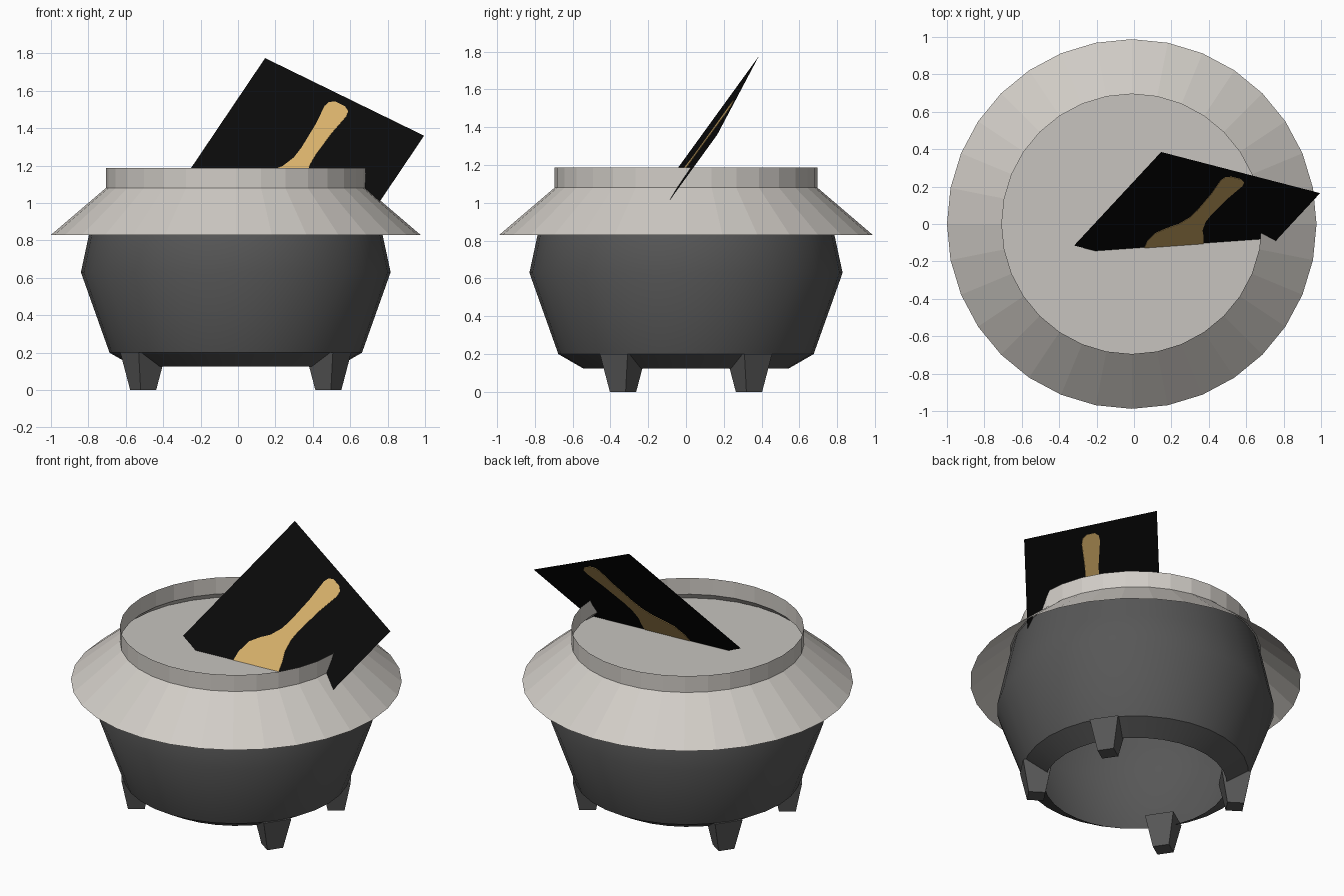
import bpy, bmesh, math
from mathutils import Vector

if "Cube" in bpy.data.objects:
    bpy.data.objects.remove(bpy.data.objects["Cube"])

OX = -0.012   # the pot sits slightly left because the card overhangs on the right
SEG = 32


def material(name, rgb):
    m = bpy.data.materials.new(name)
    m.diffuse_color = (*rgb, 1)
    m.use_nodes = True
    m.node_tree.nodes["Principled BSDF"].inputs["Base Color"].default_value = m.diffuse_color
    return m


IRON = material("dark iron", (0.095, 0.095, 0.095))
CREAM = material("pale rim", (0.64, 0.61, 0.57))
BROTH = material("pale contents", (0.57, 0.55, 0.52))
BLACK = material("black", (0.003, 0.003, 0.003))
WOOD = material("tan wood", (0.70, 0.45, 0.15))


def add_object(name, bm, mat, smooth=None):
    bmesh.ops.recalc_face_normals(bm, faces=bm.faces)
    me = bpy.data.meshes.new(name)
    bm.to_mesh(me)
    bm.free()
    me.materials.append(mat)
    ob = bpy.data.objects.new(name, me)
    bpy.context.collection.objects.link(ob)
    if smooth:
        bpy.ops.object.select_all(action='DESELECT')
        ob.select_set(True)
        bpy.context.view_layer.objects.active = ob
        bpy.ops.object.shade_smooth_by_angle(angle=math.radians(smooth))
    return ob


def lathe(name, profile, mat, smooth=None):
    """Spin an open (radius, height) profile around the pot axis."""
    bm = bmesh.new()
    rings = []
    for r, z in profile:
        rings.append([bm.verts.new((OX + r * math.cos(2 * math.pi * i / SEG),
                                    r * math.sin(2 * math.pi * i / SEG), z))
                      for i in range(SEG)])
    for a, b in zip(rings, rings[1:]):
        for i in range(SEG):
            j = (i + 1) % SEG
            bm.faces.new((a[i], a[j], b[j], b[i]))
    return add_object(name, bm, mat, smooth)


# Pot body, open underneath
lathe("pot_body", [(0.545, 0.125), (0.675, 0.20), (0.828, 0.63),
                   (0.785, 0.83), (0.74, 1.03)], IRON, 35)

# Flared skirt and upright collar
lathe("rim_skirt", [(0.988, 0.83), (0.695, 1.08)], CREAM)
lathe("rim_collar", [(0.695, 1.08), (0.695, 1.188)], CREAM)

# Surface of the contents
bm = bmesh.new()
bm.faces.new([bm.verts.new((OX + 0.75 * math.cos(2 * math.pi * i / SEG),
                            0.75 * math.sin(2 * math.pi * i / SEG), 1.03))
              for i in range(SEG)])
contents = add_object("contents", bm, BROTH)
if contents.data.polygons[0].normal.z < 0:
    contents.data.flip_normals()

# Four tapered legs, each turned to face outward
for sx in (-1, 1):
    for sy in (-1, 1):
        centre = Vector((OX + sx * 0.495, sy * 0.333, 0))
        out = Vector((sx * 0.495, sy * 0.333, 0)).normalized()
        side = Vector((-out.y, out.x, 0))
        bm = bmesh.new()
        rings = []
        for half, z in ((0.05, 0.0), (0.088, 0.20)):
            rings.append([bm.verts.new(centre + out * half * a + side * half * b + Vector((0, 0, z)))
                          for a, b in ((-1, -1), (1, -1), (1, 1), (-1, 1))])
        low, high = rings
        bm.faces.new(low)
        bm.faces.new(high)
        for i in range(4):
            j = (i + 1) % 4
            bm.faces.new((low[i], low[j], high[j], high[i]))
        add_object("%s_%s_leg" % ("front" if sy < 0 else "back",
                                  "left" if sx < 0 else "right"), bm, IRON)

# Leaning square card: origin at its left corner, u runs along the bottom edge, v up
ORIGIN = Vector((-0.32, -0.115, 1.085))
U = Vector((0.85, -0.22, -0.415))
V = Vector((0.465, 0.50, 0.69))
N = U.cross(V).normalized()


def on_card(u, v, lift=0.0):
    return ORIGIN + U * u + V * v + N * lift


bm = bmesh.new()
bm.faces.new([bm.verts.new(on_card(u, v)) for u, v in ((0, 0), (1, 0), (1, 1), (0, 1))])
add_object("card", bm, BLACK)

# Spoon shown on both sides of the card, from mirrored half widths
half = [(0.03, 0.05), (0.09, 0.075), (0.135, 0.13), (0.153, 0.20), (0.15, 0.29),
        (0.115, 0.36), (0.075, 0.42), (0.05, 0.50), (0.045, 0.58), (0.052, 0.75),
        (0.068, 0.89), (0.06, 0.925), (0.03, 0.945)]
outline = [(0.503 + w, t) for w, t in half] + [(0.503 - w, t) for w, t in reversed(half)]
bm = bmesh.new()
front = [bm.verts.new(on_card(u, v, 0.003)) for u, v in outline]
back = [bm.verts.new(on_card(u, v, -0.003)) for u, v in outline]
bm.faces.new(front)
bm.faces.new(list(reversed(back)))
for i in range(len(outline)):
    j = (i + 1) % len(outline)
    bm.faces.new((front[i], back[i], back[j], front[j]))
add_object("spoon", bm, WOOD)
